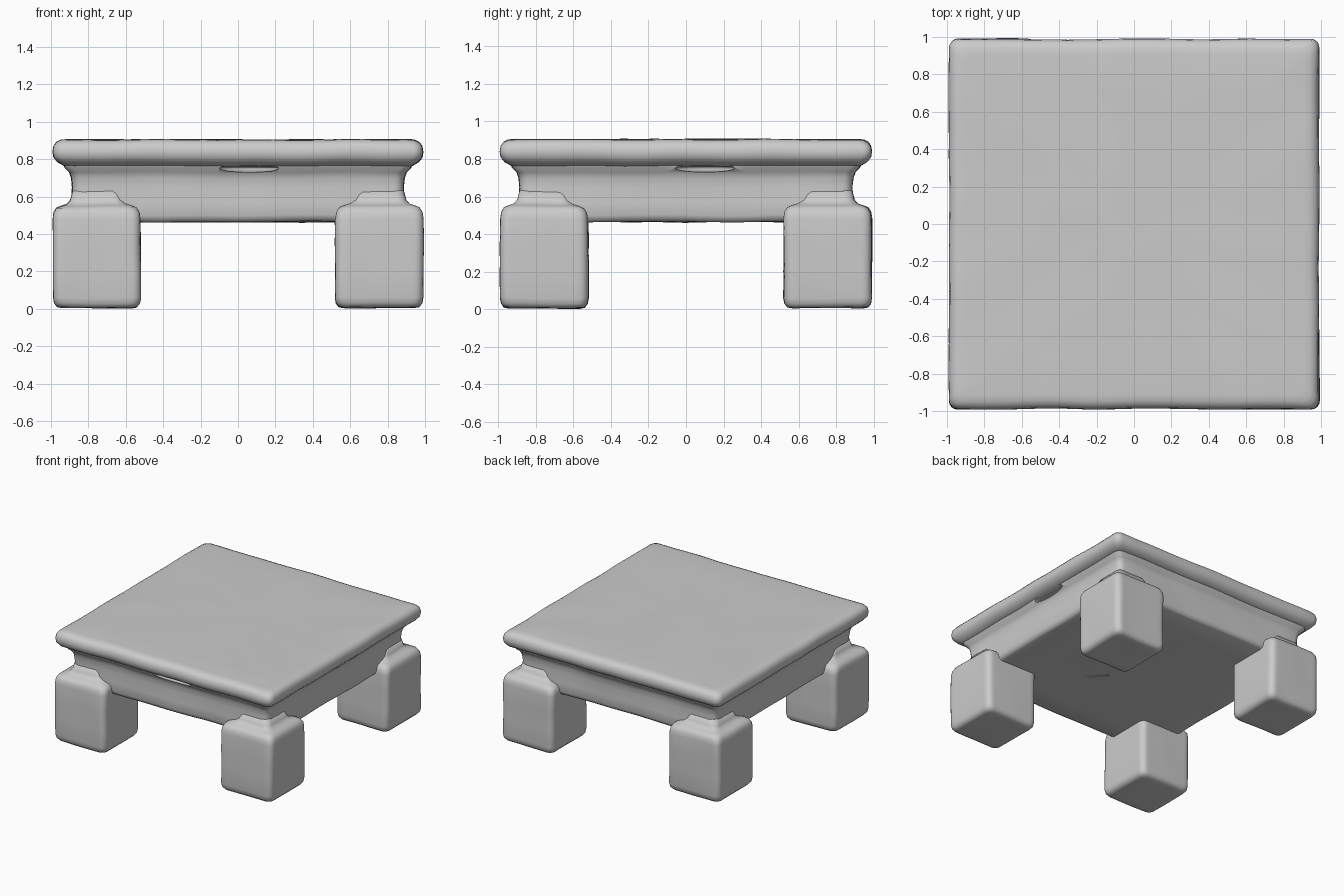
import bpy, bmesh, math
from mathutils import Vector, noise

old = bpy.data.objects.get("Cube")
if old:
    bpy.data.objects.remove(old, do_unlink=True)

grey = bpy.data.materials.new("plain grey")
grey.use_nodes = True
COLOUR = (0.6, 0.6, 0.6, 1)
grey.diffuse_color = COLOUR
grey.node_tree.nodes["Principled BSDF"].inputs["Base Color"].default_value = COLOUR


def square_ring(half, radius, steps=16, arc=4):
    """Outline of a rounded square with evenly split sides."""
    radius = min(radius, half * 0.5)
    flat = half - radius
    points = []
    for quarter in range(4):
        turn = quarter * math.pi / 2
        side = [(half, -flat + 2 * flat * i / steps) for i in range(steps)]
        side += [(flat + radius * math.cos(a), flat + radius * math.sin(a))
                 for a in (math.pi / 2 * i / arc for i in range(arc))]
        c, s = math.cos(turn), math.sin(turn)
        points += [(x * c - y * s, x * s + y * c) for x, y in side]
    return points


def loft(name, profile, centre=(0, 0), radius=0.05, wobble=0.006, smooth=180):
    """Stack rounded squares along a (half size, height) profile, gently uneven."""
    caps = (0.2, 0.4, 0.6, 0.8)
    (h0, z0), (h1, z1) = profile[0], profile[-1]
    rows = [(h0 * f, z0) for f in caps] + profile + [(h1 * f, z1) for f in reversed(caps)]
    bm = bmesh.new()
    rings = []
    for half, z in rows:
        ring = []
        for x, y in square_ring(half, radius):
            p = Vector((x + centre[0], y + centre[1], z))
            ring.append(bm.verts.new(p + noise.noise_vector(p * 3.5) * wobble))
        rings.append(ring)
    for low, high in zip(rings, rings[1:]):
        for i in range(len(low)):
            j = (i + 1) % len(low)
            bm.faces.new((low[i], low[j], high[j], high[i]))
    bm.faces.new(list(reversed(rings[0])))
    bm.faces.new(rings[-1])
    bmesh.ops.recalc_face_normals(bm, faces=bm.faces)
    mesh = bpy.data.meshes.new(name)
    bm.to_mesh(mesh)
    bm.free()
    mesh.materials.append(grey)
    obj = bpy.data.objects.new(name, mesh)
    bpy.context.collection.objects.link(obj)
    bpy.ops.object.select_all(action="DESELECT")
    obj.select_set(True)
    bpy.context.view_layer.objects.active = obj
    bpy.ops.object.shade_smooth_by_angle(angle=math.radians(smooth))
    return obj


# Thick tabletop with a rounded rim
loft("table_top", [(0.88, 0.76), (0.93, 0.765), (0.965, 0.785), (0.985, 0.81),
                   (0.99, 0.84), (0.985, 0.87), (0.97, 0.89), (0.945, 0.902),
                   (0.91, 0.905)])

# Solid apron, flared slightly where it meets the top
apron = loft("apron", [(0.86, 0.465), (0.88, 0.475), (0.89, 0.5), (0.89, 0.57),
                       (0.885, 0.65), (0.89, 0.7), (0.9, 0.73), (0.925, 0.755),
                       (0.93, 0.775)], smooth=60)

# Shallow hollows under the rim at the front and right side
for name, spot in (("front_hollow", (0.06, -0.91)), ("right_hollow", (0.91, 0.1))):
    bpy.ops.mesh.primitive_uv_sphere_add(segments=32, ring_count=16, radius=1,
                                         location=(*spot, 0.752))
    cutter = bpy.context.object
    cutter.name = name
    along_x = abs(spot[1]) > abs(spot[0])
    cutter.scale = (0.16, 0.1, 0.022) if along_x else (0.1, 0.16, 0.022)
    cutter.hide_render = True
    cutter.hide_set(True)
    cut = apron.modifiers.new(name, "BOOLEAN")
    cut.object = cutter
    cut.operation = "DIFFERENCE"

# Four block legs, each drawn in at the top to blend into the apron
leg_profile = [(0.19, 0.005), (0.215, 0.01), (0.23, 0.03), (0.235, 0.06), (0.235, 0.2),
               (0.235, 0.35), (0.235, 0.48), (0.23, 0.515), (0.215, 0.54), (0.19, 0.55),
               (0.16, 0.56), (0.143, 0.58), (0.13, 0.63)]
for depth, y in (("front", -0.755), ("back", 0.755)):
    for side, x in (("right", -0.755), ("left", 0.755)):
        loft(f"{depth}_{side}_leg", leg_profile, (x, y), radius=0.045)
